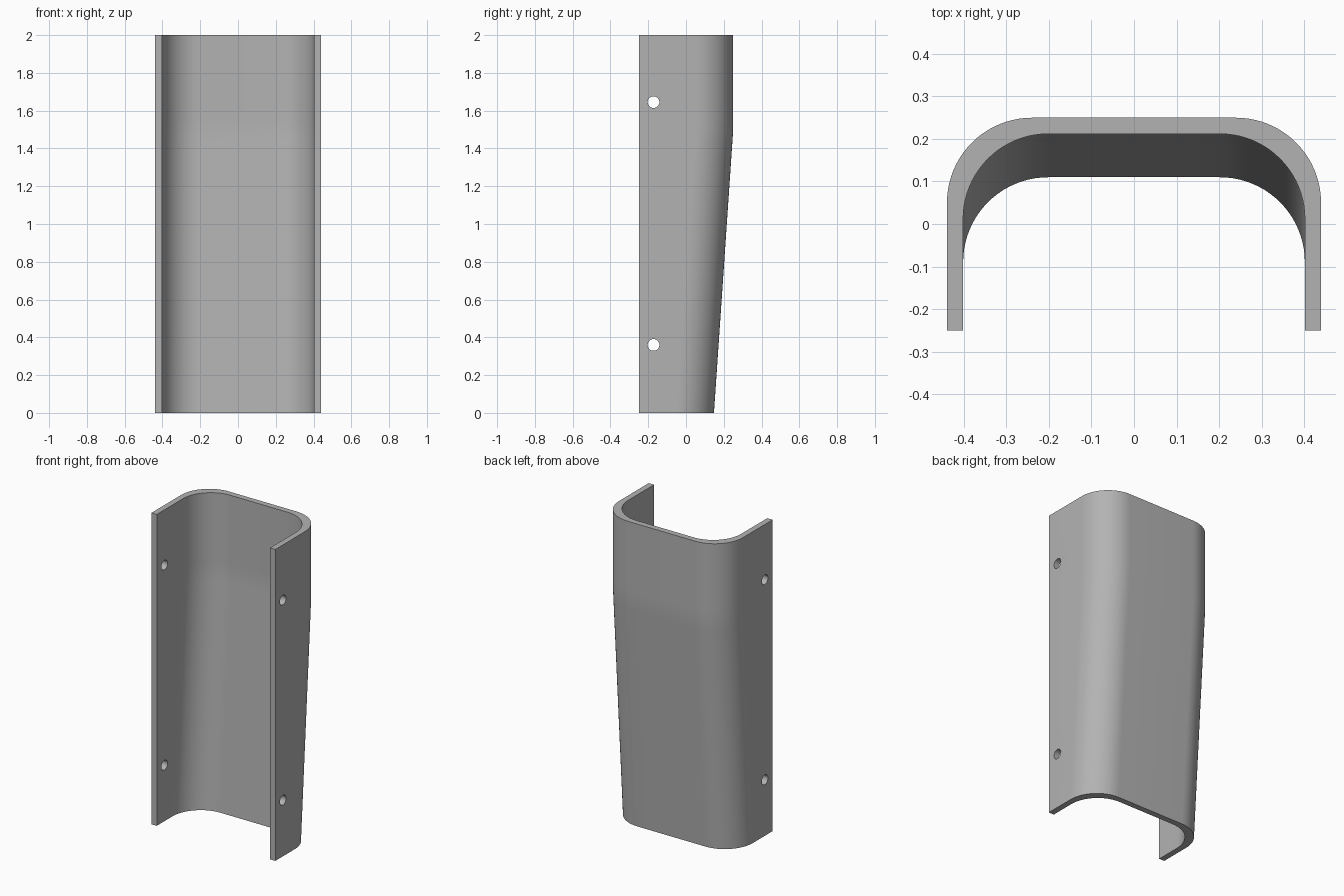
import bpy
import bmesh
from math import cos, sin, pi

cube = bpy.data.objects.get("Cube")
if cube:
    bpy.data.objects.remove(cube, do_unlink=True)

HALF_W, FRONT, BACK, TOP = 0.44, -0.25, 0.25, 2.0
WALL, RADIUS, TAPER, KNEE = 0.038, 0.2, 0.102, 1.5
ARC_STEPS = 20

steel = bpy.data.materials.new("grey steel")
steel.use_nodes = True
GREY = (0.45, 0.45, 0.45, 1)
steel.diffuse_color = GREY
steel.node_tree.nodes["Principled BSDF"].inputs["Base Color"].default_value = GREY


def half_profile(half_w, back):
    """Right-hand wall from front edge round the corner to the back."""
    pts = [(half_w, FRONT)]
    for i in range(ARC_STEPS + 1):
        a = pi / 2 * i / ARC_STEPS
        pts.append((half_w - RADIUS + RADIUS * cos(a), back - RADIUS + RADIUS * sin(a)))
    return pts


def u_profile(half_w, back):
    right = half_profile(half_w, back)
    return right + [(-x, y) for x, y in reversed(right)]


def section(z):
    """Closed channel outline at height z, leaning in below the knee."""
    back = BACK - TAPER * max(0, 1 - z / KNEE)
    outer = u_profile(HALF_W, back)
    inner = u_profile(HALF_W - WALL, back - WALL)
    return outer, inner


# Channel body: loft the wall outline through the heights
bm = bmesh.new()
rings = []
for z in (0, KNEE - 0.06, KNEE, KNEE + 0.06, TOP):
    rings.append([[bm.verts.new((x, y, z)) for x, y in side] for side in section(z)])
count = len(rings[0][0])
for low, high in zip(rings, rings[1:]):
    for side in (0, 1):
        for i in range(count - 1):
            bm.faces.new((low[side][i], low[side][i + 1], high[side][i + 1], high[side][i]))
    for end in (0, -1):
        bm.faces.new((low[0][end], low[1][end], high[1][end], high[0][end]))
for outer, inner in (rings[0], rings[-1]):
    for i in range(count - 1):
        bm.faces.new((outer[i], outer[i + 1], inner[i + 1], inner[i]))
bmesh.ops.recalc_face_normals(bm, faces=bm.faces)
mesh = bpy.data.meshes.new("channel_cover")
bm.to_mesh(mesh)
bm.free()
mesh.materials.append(steel)
cover = bpy.data.objects.new("channel_cover", mesh)
bpy.context.collection.objects.link(cover)

# Screw holes through both side walls
for z in (0.36, 1.645):
    bpy.ops.mesh.primitive_cylinder_add(
        vertices=32, radius=0.031, depth=1.2, location=(0, -0.172, z), rotation=(0, pi / 2, 0))
    cutter = bpy.context.object
    cutter.name = "hole_cutter"
    cutter.hide_render = True
    cutter.data.materials.append(steel)
    bpy.ops.object.select_all(action="DESELECT")
    cover.select_set(True)
    bpy.context.view_layer.objects.active = cover
    cut = cover.modifiers.new("screw_hole", "BOOLEAN")
    cut.operation = "DIFFERENCE"
    cut.solver = "EXACT"
    cut.object = cutter
    bpy.ops.object.modifier_apply(modifier=cut.name)
    bpy.data.objects.remove(cutter, do_unlink=True)

bpy.ops.object.shade_smooth_by_angle(angle=pi / 6)
